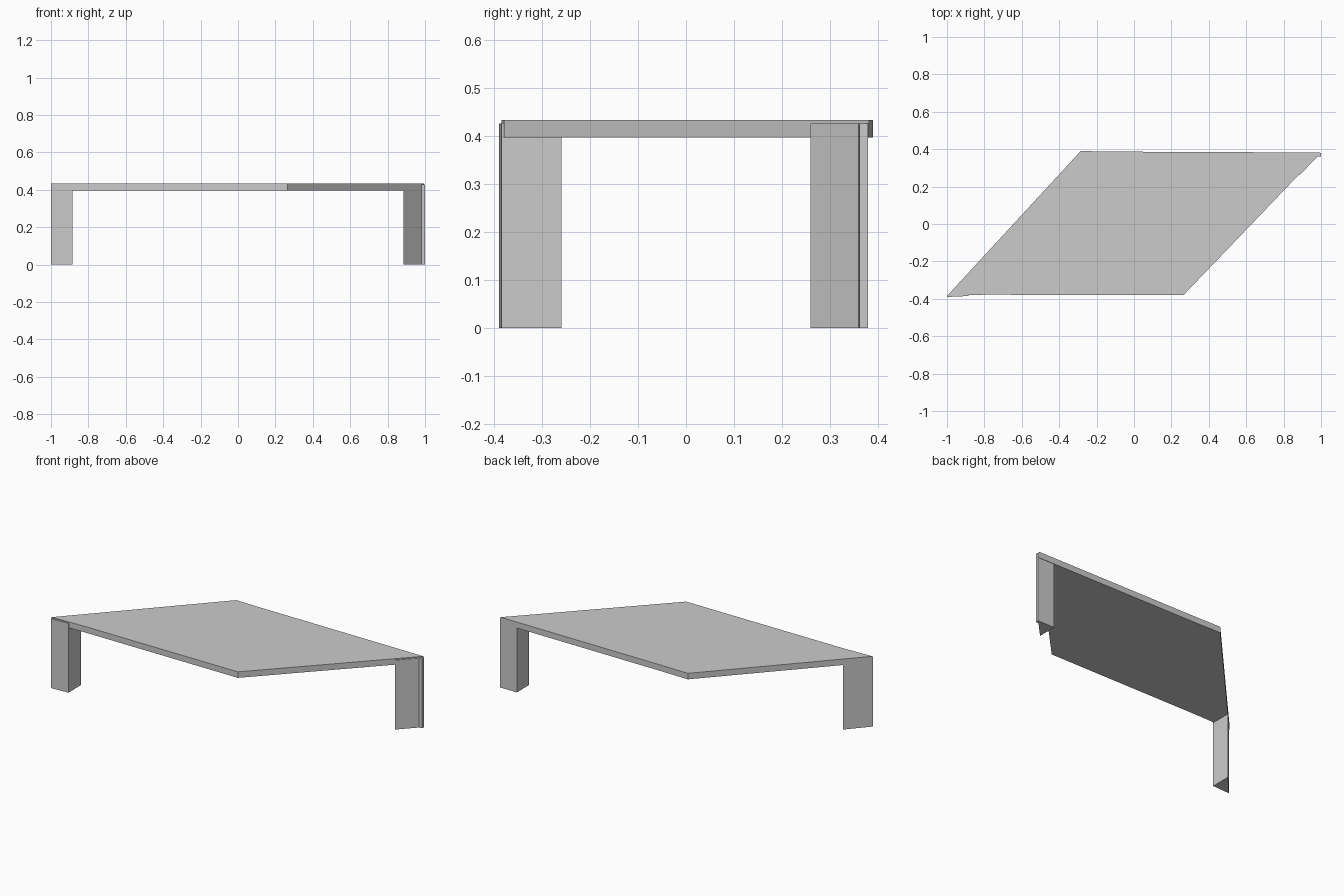
import bpy, bmesh

if "Cube" in bpy.data.objects:
    bpy.data.objects.remove(bpy.data.objects["Cube"])


def prism(name, outline, z0, z1):
    """Extrude a flat outline upward into a solid part."""
    bm = bmesh.new()
    low = [bm.verts.new((x, y, z0)) for x, y in outline]
    high = [bm.verts.new((x, y, z1)) for x, y in outline]
    bm.faces.new(low[::-1])
    bm.faces.new(high)
    n = len(outline)
    for i in range(n):
        j = (i + 1) % n
        bm.faces.new((low[i], low[j], high[j], high[i]))
    bmesh.ops.recalc_face_normals(bm, faces=bm.faces[:])
    mesh = bpy.data.meshes.new(name)
    bm.to_mesh(mesh)
    bm.free()
    obj = bpy.data.objects.new(name, mesh)
    bpy.context.collection.objects.link(obj)
    return obj


# Slanted four-sided top, back edge very slightly bent
prism("table_top", [(-1.0, -0.385), (-0.8, -0.378), (0.265, -0.38), (0.995, 0.382),
                    (-0.11, 0.387), (-0.285, 0.39)], 0.397, 0.434)

# Three-sided legs under the two sharp corners
prism("left_leg", [(-1.0, -0.39), (-0.885, -0.385), (-0.885, -0.26)], 0.0, 0.427)
prism("right_leg", [(0.885, 0.26), (0.98, 0.36), (1.0, 0.362), (1.0, 0.38),
                    (0.885, 0.38)], 0.0, 0.427)
